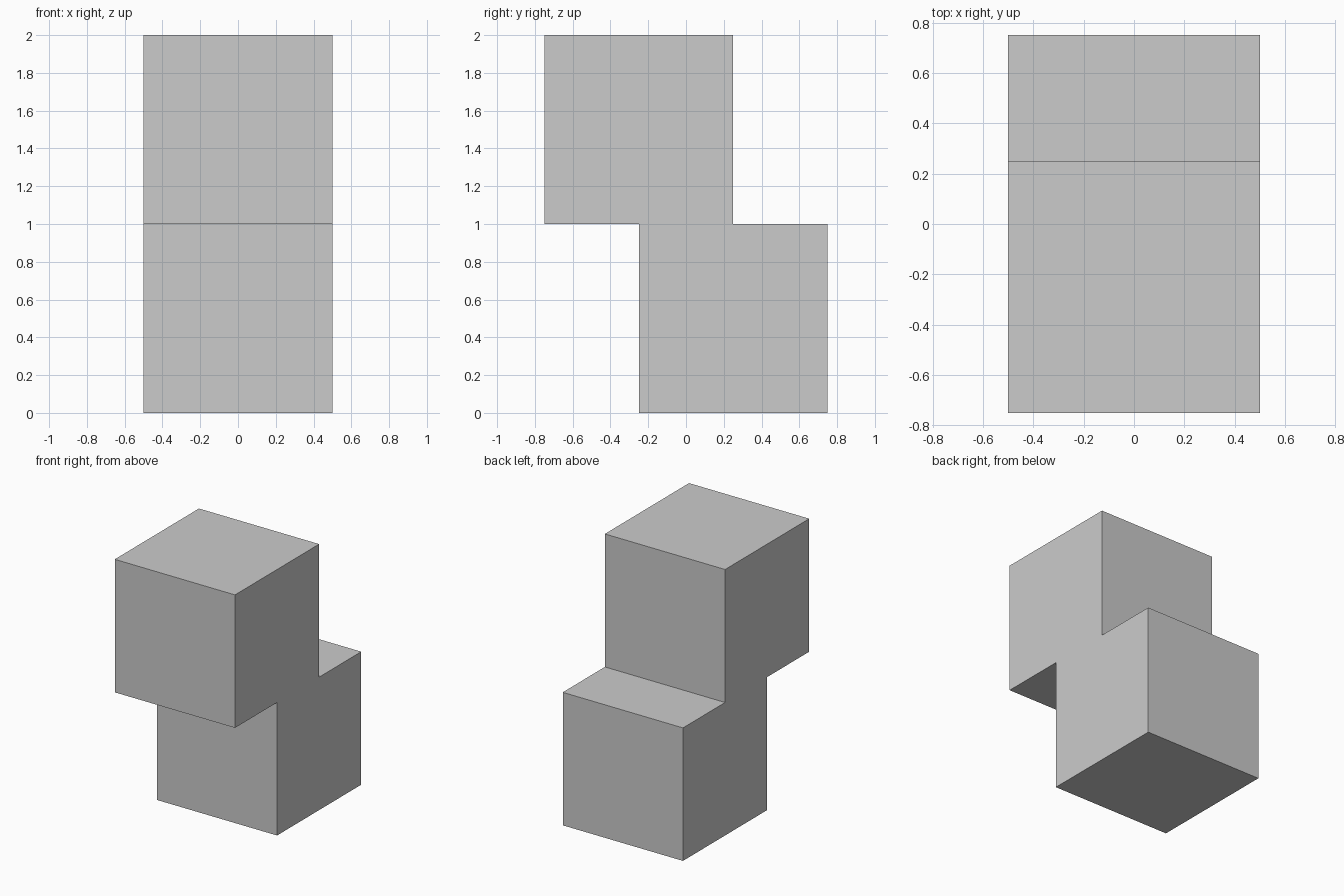
import bpy
import bmesh
from mathutils import Vector

if "Cube" in bpy.data.objects:
    bpy.data.objects.remove(bpy.data.objects["Cube"])

WIDTH = 1.0

# Stepped side profile (y, z): lower block set back, upper block set forward
profile = [(-0.25, 0), (0.75, 0), (0.75, 1), (0.25, 1),
           (0.25, 2), (-0.75, 2), (-0.75, 1), (-0.25, 1)]


def extrude_profile(name, points, width):
    """Extrude a y-z outline along x, centred on x = 0."""
    bm = bmesh.new()
    face = bm.faces.new([bm.verts.new((-width / 2, y, z)) for y, z in points])
    result = bmesh.ops.extrude_face_region(bm, geom=[face], use_keep_orig=True)
    moved = [g for g in result["geom"] if isinstance(g, bmesh.types.BMVert)]
    bmesh.ops.translate(bm, verts=moved, vec=Vector((width, 0, 0)))
    bmesh.ops.recalc_face_normals(bm, faces=bm.faces[:])
    mesh = bpy.data.meshes.new(name)
    bm.to_mesh(mesh)
    bm.free()
    obj = bpy.data.objects.new(name, mesh)
    bpy.context.collection.objects.link(obj)
    return obj


# Two offset stacked cubes as one solid
extrude_profile("offset_stacked_blocks", profile, WIDTH)
